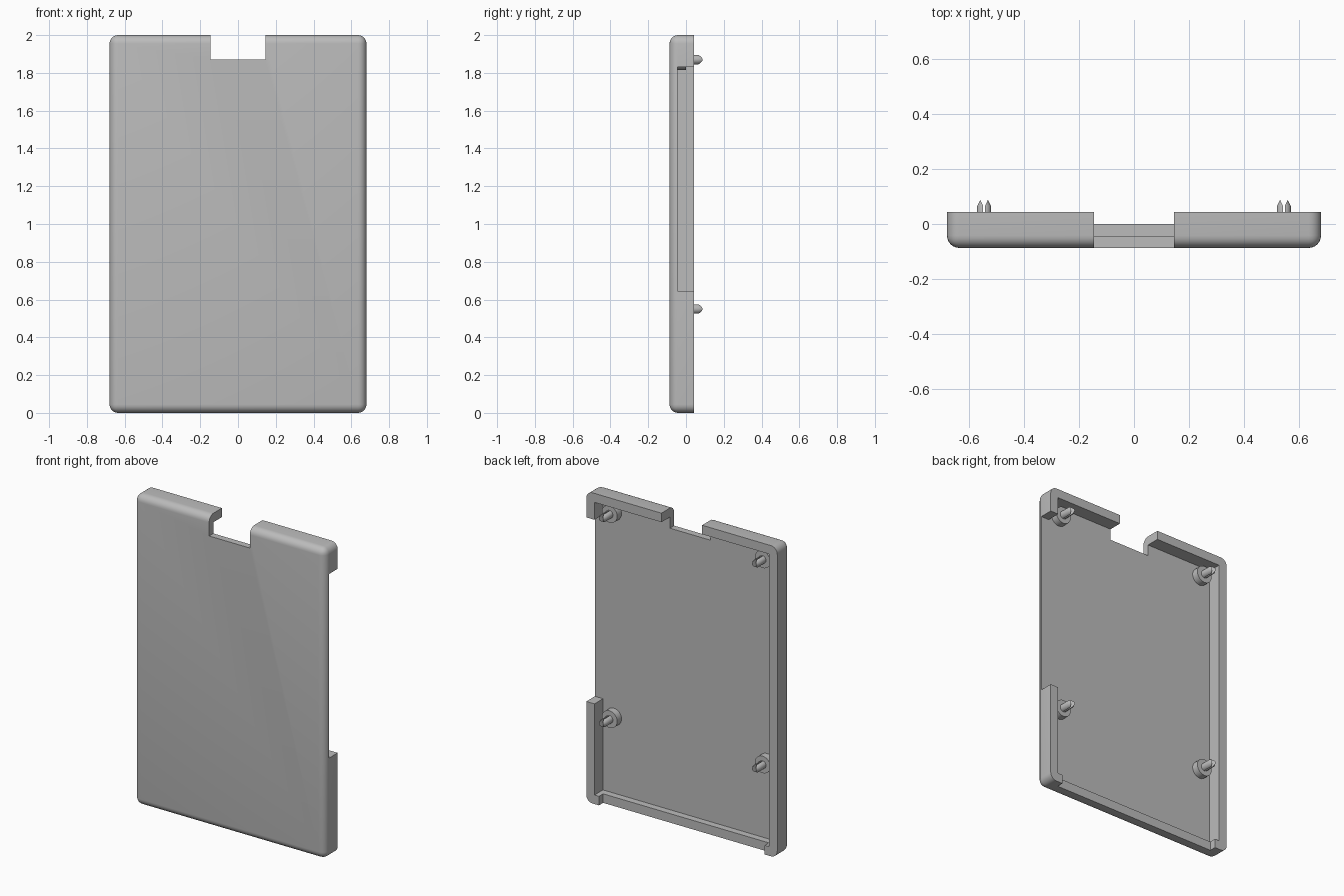
import bpy, bmesh, math
from mathutils import Matrix

cube = bpy.data.objects.get("Cube")
if cube:
    bpy.data.objects.remove(cube, do_unlink=True)

grey = bpy.data.materials.new("light_grey_plastic")
grey.use_nodes = True
COLOR = (0.5, 0.5, 0.5, 1)
grey.diffuse_color = COLOR
grey.node_tree.nodes["Principled BSDF"].inputs["Base Color"].default_value = COLOR

HALF_W, HEIGHT = 0.68, 2.0
FRONT, BACK, FLOOR = -0.087, 0.043, -0.044
WALL, ROUND = 0.058, 0.045


def finish(bm, name):
    bmesh.ops.recalc_face_normals(bm, faces=bm.faces)
    mesh = bpy.data.meshes.new(name)
    bm.to_mesh(mesh)
    bm.free()
    mesh.materials.append(grey)
    obj = bpy.data.objects.new(name, mesh)
    bpy.context.collection.objects.link(obj)
    return obj


def add_box(bm, x, y, z):
    """Box spanning the (low, high) pairs along each axis."""
    mid = [(a + b) / 2 for a, b in (x, y, z)]
    size = [b - a for a, b in (x, y, z)]
    matrix = Matrix.Translation(mid) @ Matrix.Diagonal((*size, 1))
    return bmesh.ops.create_cube(bm, size=1, matrix=matrix)


def box(name, x, y, z):
    bm = bmesh.new()
    add_box(bm, x, y, z)
    return finish(bm, name)


def cut(obj, cutter):
    mod = obj.modifiers.new("cut", 'BOOLEAN')
    mod.operation, mod.solver, mod.object = 'DIFFERENCE', 'EXACT', cutter
    bpy.context.view_layer.objects.active = obj
    bpy.ops.object.modifier_apply(modifier=mod.name)
    bpy.data.objects.remove(cutter, do_unlink=True)


def smooth(obj):
    bpy.ops.object.select_all(action='DESELECT')
    obj.select_set(True)
    bpy.context.view_layer.objects.active = obj
    bpy.ops.object.shade_smooth_by_angle(angle=math.radians(30))


# Cover: rounded on the front and corners, square at the open back rim
bm = bmesh.new()
add_box(bm, (-HALF_W, HALF_W), (FRONT, BACK), (0, HEIGHT))
edges = [e for e in bm.edges if min(v.co.y for v in e.verts) < 0]
bmesh.ops.bevel(bm, geom=edges, offset=ROUND, segments=6, profile=0.5, affect='EDGES')
cover = finish(bm, "cover")

# Hollow, top notch, side opening and lowered bottom wall
inner = HALF_W - WALL
cut(cover, box("hollow", (-inner, inner), (FLOOR, 0.2), (WALL, HEIGHT - WALL)))
cut(cover, box("top_notch", (-0.145, 0.145), (-0.2, 0.2), (1.87, 2.2)))
cut(cover, box("side_opening", (inner - 0.02, 0.8), (FLOOR, 0.2), (0.645, 1.83)))
cut(cover, box("bottom_opening", (-0.59, 0.59), (0, 0.2), (-0.2, WALL + 0.02)))
smooth(cover)


def turned(name, x, z, profile, sides=24):
    """Solid of revolution about the y axis from (radius, y) pairs."""
    bm = bmesh.new()
    rings = []
    for r, y in profile:
        rings.append([bm.verts.new((x + r * math.cos(a), y, z + r * math.sin(a)))
                      for a in (2 * math.pi * i / sides for i in range(sides))])
    for low, high in zip(rings, rings[1:]):
        for i in range(sides):
            j = (i + 1) % sides
            bm.faces.new((low[i], low[j], high[j], high[i]))
    bm.faces.new(rings[0])
    bm.faces.new(rings[-1])
    return finish(bm, name)


def slot_cutter(x, z):
    """Narrow slot that flares open at the tip, splitting a pin in two."""
    bm = bmesh.new()
    half = [(0.0035, 0.005), (0.0035, 0.066), (0.0145, 0.089), (0.0145, 0.12)]
    outline = [(x + w, y) for w, y in half] + [(x - w, y) for w, y in reversed(half)]
    face = bm.faces.new([bm.verts.new((px, py, z - 0.1)) for px, py in outline])
    new = bmesh.ops.extrude_face_region(bm, geom=[face])["geom"]
    bmesh.ops.translate(bm, vec=(0, 0, 0.2),
                        verts=[v for v in new if isinstance(v, bmesh.types.BMVert)])
    return finish(bm, "slot")


# Four standoffs, each with a split snap pin
for side, x in (("left", 0.545), ("right", -0.545)):
    for level, z in (("lower", 0.55), ("upper", 1.87)):
        standoff = turned(f"{level}_{side}_standoff", x, z,
                          [(0.055, FLOOR - 0.01), (0.055, 0)])
        pin = turned(f"{level}_{side}_snap_pin", x, z,
                     [(0.025, -0.01), (0.025, 0.066), (0.013, 0.089)])
        cut(pin, slot_cutter(x, z))
        smooth(standoff)
        smooth(pin)
